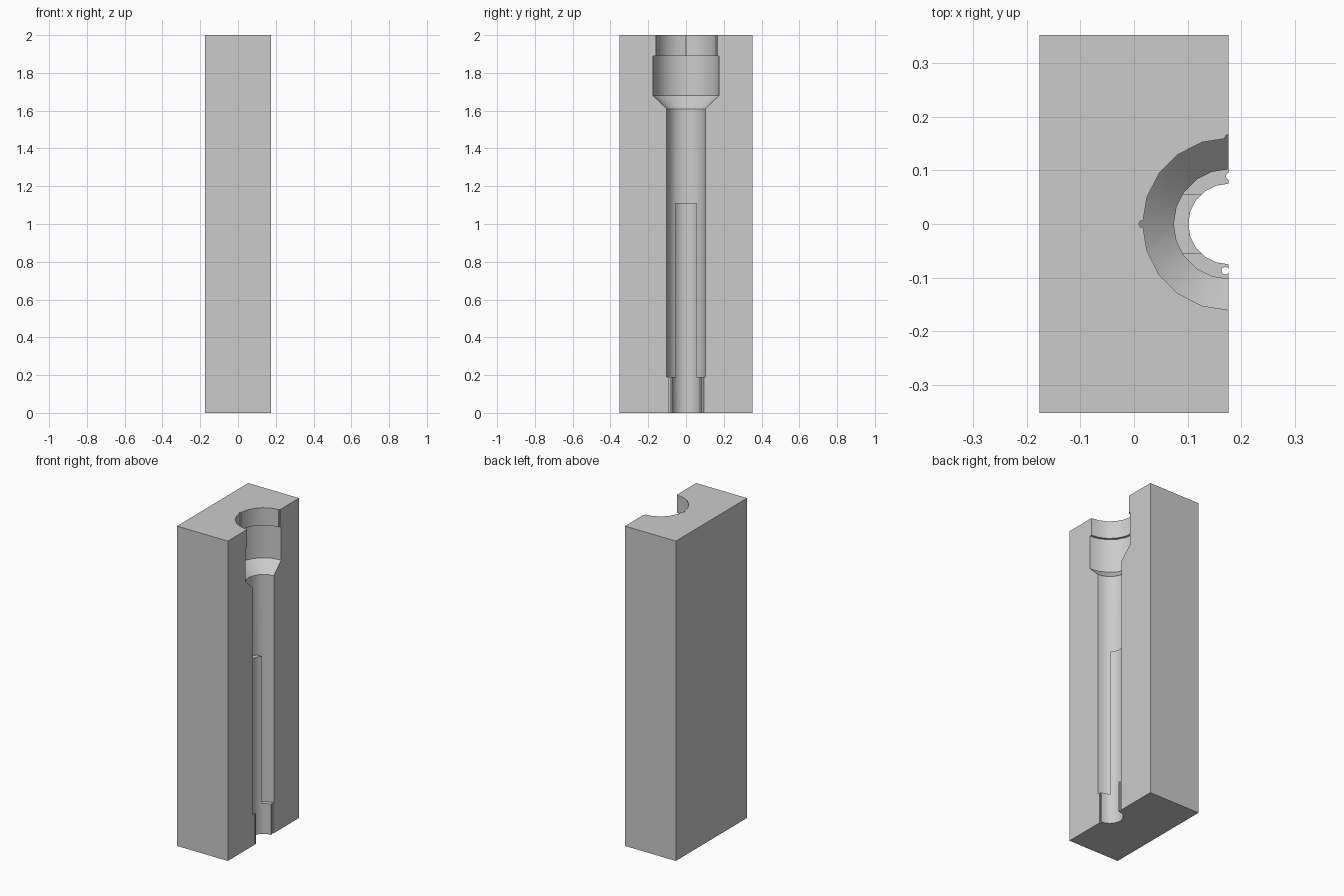
import bpy
import bmesh
import math
from mathutils import Matrix

if "Cube" in bpy.data.objects:
    bpy.data.objects.remove(bpy.data.objects["Cube"], do_unlink=True)

AXIS = 0.176      # the bore axis lies on the open +x face
SIDES = 20

grey = bpy.data.materials.new("plain grey")
grey.use_nodes = True
colour = (0.6, 0.6, 0.6, 1)
grey.diffuse_color = colour
grey.node_tree.nodes["Principled BSDF"].inputs["Base Color"].default_value = colour


def add_mesh(name, bm):
    bmesh.ops.recalc_face_normals(bm, faces=bm.faces)
    mesh = bpy.data.meshes.new(name)
    bm.to_mesh(mesh)
    bm.free()
    obj = bpy.data.objects.new(name, mesh)
    bpy.context.collection.objects.link(obj)
    mesh.materials.append(grey)
    return obj


def box(name, low, high):
    bm = bmesh.new()
    bmesh.ops.create_cube(bm, size=1)
    for v in bm.verts:
        v.co = [a + (c + 0.5) * (b - a) for a, b, c in zip(low, high, v.co)]
    return add_mesh(name, bm)


def turned(name, x, y, profile, sides=SIDES):
    """Solid of revolution from (radius, height) pairs."""
    bm = bmesh.new()
    rings = []
    for r, z in profile:
        angles = [2 * math.pi * i / sides for i in range(sides)]
        rings.append([bm.verts.new((x + r * math.cos(a), y + r * math.sin(a), z))
                      for a in angles])
    for low, high in zip(rings, rings[1:]):
        for i in range(sides):
            j = (i + 1) % sides
            bm.faces.new((low[i], low[j], high[j], high[i]))
    bm.faces.new(rings[0])
    bm.faces.new(rings[-1])
    return add_mesh(name, bm)


def cut(target, cutter):
    cutter.hide_render = True
    mod = target.modifiers.new("cut", 'BOOLEAN')
    mod.operation = 'DIFFERENCE'
    mod.solver = 'EXACT'
    mod.object = cutter
    bpy.context.view_layer.objects.active = target
    bpy.ops.object.modifier_apply(modifier=mod.name)
    bpy.data.objects.remove(cutter, do_unlink=True)


# Main block
block = box("mould_block", (-0.176, -0.352, 0), (AXIS, 0.352, 2))

# Stepped bore, leaving a raised key along its back wall
bore = turned("bore_cutter", AXIS, 0,
              [(0.102, 0.19), (0.102, 1.61), (0.175, 1.68), (0.175, 1.89),
               (0.16, 1.89), (0.16, 2.1)])
cut(bore, box("key_cutter", (0, -0.055, 0.1), (0.14, 0.055, 1.11)))
cut(block, bore)

# Narrow core running through the foot and hollowing the key
cut(block, turned("core_cutter", AXIS, 0, [(0.075, -0.1), (0.075, 1.3)]))

# Pin holes through the foot
for x, y in ((0.17, -0.087), (0.178, 0.089)):
    cut(block, turned("pin_cutter", x, y, [(0.007, -0.1), (0.007, 0.3)], 12))

# Small grooves in the neck
for x, y in ((AXIS - 0.16, 0), (AXIS, 0.16)):
    cut(block, turned("groove_cutter", x, y, [(0.007, 1.85), (0.007, 2.1)], 8))

bpy.ops.object.select_all(action='DESELECT')
block.select_set(True)
bpy.context.view_layer.objects.active = block
bpy.ops.object.shade_smooth_by_angle(angle=math.radians(30))
